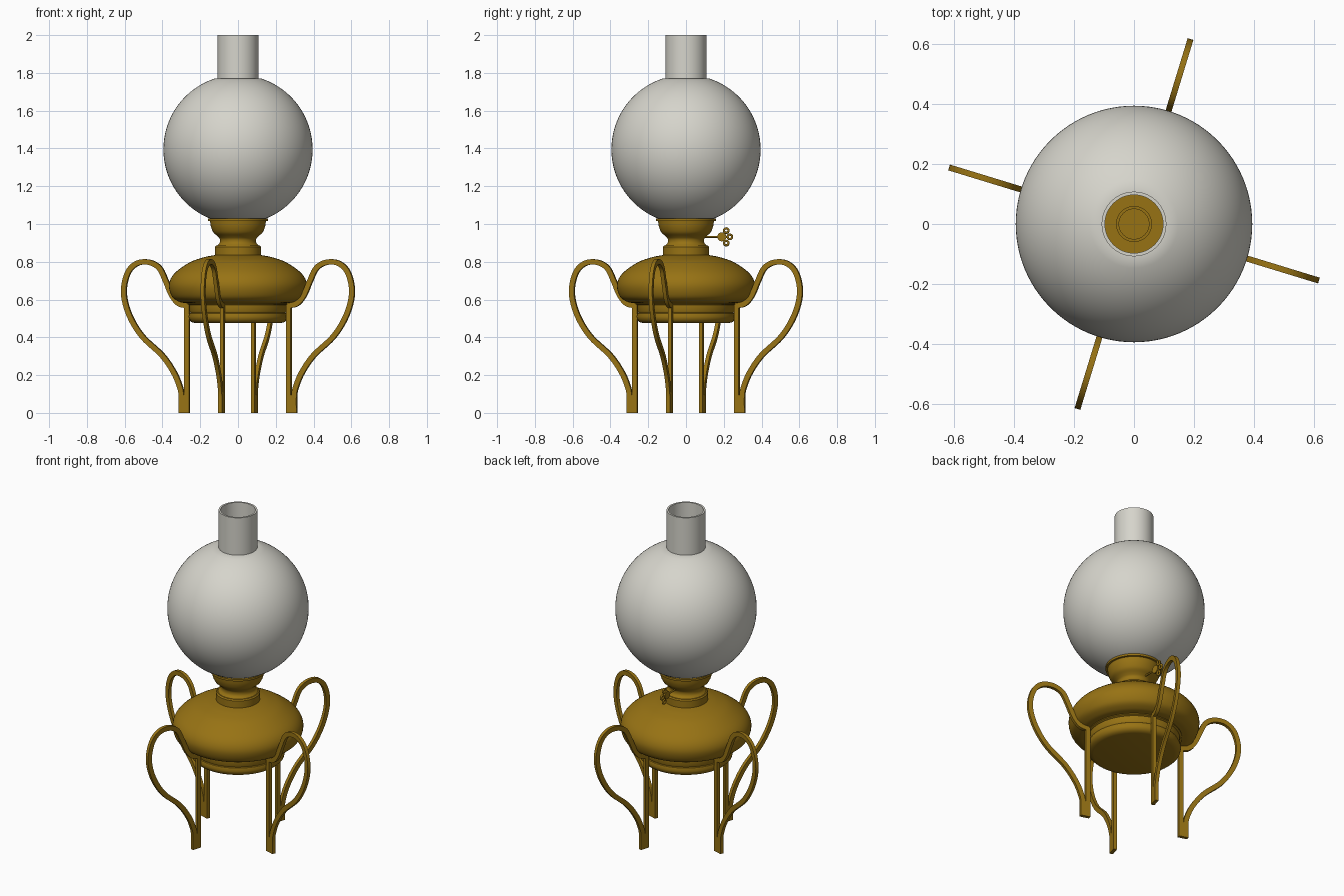
import bpy, bmesh, math
from mathutils import Vector, Matrix

if "Cube" in bpy.data.objects:
    bpy.data.objects.remove(bpy.data.objects["Cube"], do_unlink=True)


def material(name, rgb):
    m = bpy.data.materials.new(name)
    m.use_nodes = True
    m.diffuse_color = (*rgb, 1)
    m.node_tree.nodes["Principled BSDF"].inputs["Base Color"].default_value = (*rgb, 1)
    return m


BRASS = material("aged brass", (0.31, 0.17, 0.007))
GLASS = material("milk glass", (0.67, 0.66, 0.60))


def finish(name, bm, mat, angle=35):
    bmesh.ops.recalc_face_normals(bm, faces=bm.faces)
    mesh = bpy.data.meshes.new(name)
    bm.to_mesh(mesh)
    bm.free()
    mesh.materials.append(mat)
    ob = bpy.data.objects.new(name, mesh)
    bpy.context.collection.objects.link(ob)
    bpy.ops.object.select_all(action='DESELECT')
    ob.select_set(True)
    bpy.context.view_layer.objects.active = ob
    bpy.ops.object.shade_smooth_by_angle(angle=math.radians(angle))
    return ob


def smooth_path(pts, n=6):
    """Catmull-Rom samples through 2D points."""
    p = [Vector(q) for q in pts]
    p = [2 * p[0] - p[1]] + p + [2 * p[-1] - p[-2]]
    out = []
    for a, b, c, d in zip(p, p[1:], p[2:], p[3:]):
        for i in range(n):
            t = i / n
            out.append(0.5 * (2 * b + (c - a) * t + (2 * a - 5 * b + 4 * c - d) * t * t
                              + (3 * b - a - 3 * c + d) * t ** 3))
    return out + [p[-2]]


def lathe(name, profile, mat, closed=False, steps=72):
    bm = bmesh.new()
    vs = [bm.verts.new((r, 0, z)) for r, z in profile]
    edges = [bm.edges.new(e) for e in zip(vs, vs[1:])]
    if closed:
        edges.append(bm.edges.new((vs[-1], vs[0])))
    bmesh.ops.spin(bm, geom=vs + edges, cent=(0, 0, 0), axis=(0, 0, 1),
                   angle=2 * math.pi, steps=steps)
    bmesh.ops.remove_doubles(bm, verts=bm.verts, dist=1e-5)
    return finish(name, bm, mat)


# Base pan and bands under the reservoir
lathe("base_pan", [(0, .475), (.225, .475), (.245, .48), (.258, .493), (.262, .51),
                   (.257, .527), (.245, .535), (0, .535)], BRASS)
lathe("base_band", [(0, .53), (.252, .53), (.257, .54), (.257, .57), (.268, .575),
                    (.268, .585), (0, .585)], BRASS)

# Flattened oil reservoir
belly = smooth_path([(.27, .58), (.31, .588), (.35, .617), (.365, .68), (.335, .74),
                     (.255, .797), (.18, .824), (.12, .836)])
lathe("reservoir", [(0, .58)] + belly + [(0, .836)], BRASS)

# Collar, then waisted burner cup with an open gallery
lathe("collar", [(0, .83), (.123, .83), (.123, .878), (.117, .885), (0, .885)], BRASS)
cup = smooth_path([(.112, .884), (.097, .9), (.096, .92), (.108, .935), (.13, .955),
                   (.143, .985), (.148, 1.015)], 4)
lathe("burner_cup", [(0, .884)] + cup + [(.159, 1.016), (.159, 1.028), (.138, 1.028),
                                        (.134, .985), (0, .985)], BRASS)
lathe("wick_tube", [(0, .98), (.06, .98), (.06, 1.02), (.05, 1.02), (.05, 1.0),
                    (0, 1.0)], BRASS, steps=40)

# Ring of small gallery teeth holding the chimney
bm = bmesh.new()
for i in range(60):
    a = 2 * math.pi * i / 60
    place = Matrix.Rotation(a, 4, 'Z') @ Matrix.Translation((.119, 0, 1.005))
    bmesh.ops.create_cube(bm, size=1, matrix=place @ Matrix.Diagonal((.008, .007, .045, 1)))
finish("gallery_teeth", bm, BRASS)


# Globe shade, open at top and bottom
def arc(radius, count=40):
    lo, hi = math.asin(-.37 / radius), math.asin(.375 / radius)
    return [(radius * math.cos(t), 1.395 + radius * math.sin(t))
            for t in (lo + (hi - lo) * i / count for i in range(count + 1))]


lathe("globe_shade", arc(.395) + arc(.389)[::-1], GLASS, closed=True, steps=96)

# Straight glass chimney
lathe("chimney", [(.108, .985), (.108, 2), (.097, 2), (.097, .985)], GLASS, closed=True)

# Wick key: stem, hub and three looped lobes
bm = bmesh.new()
bmesh.ops.create_cone(bm, cap_ends=True, segments=12, radius1=.005, radius2=.005, depth=.12,
                      matrix=Matrix.Translation((0, .125, .932)) @ Matrix.Rotation(math.pi / 2, 4, 'X'))
bmesh.ops.create_cone(bm, cap_ends=True, segments=20, radius1=.024, radius2=.024, depth=.014,
                      matrix=Matrix.Translation((0, .19, .932)) @ Matrix.Rotation(math.pi / 2, 4, 'Y'))
finish("wick_key", bm, BRASS)
for i, (y, z) in enumerate([(.213, .965), (.232, .932), (.213, .899)]):
    bpy.ops.mesh.primitive_torus_add(major_radius=.012, minor_radius=.006, major_segments=18,
                                     minor_segments=8, location=(0, y, z),
                                     rotation=(0, math.pi / 2, 0))
    ob = bpy.context.object
    ob.name = "wick_key_lobe_%d" % (i + 1)
    ob.data.materials.append(BRASS)
    bpy.ops.object.shade_smooth()


# Legs: flat strips swept in a radial plane
def strip(bm, path, width, thick=.02):
    rings = []
    for i, p in enumerate(path):
        d = (path[min(i + 1, len(path) - 1)] - path[max(i - 1, 0)]).normalized()
        n = Vector((-d.y, d.x)) * width / 2
        rings.append([bm.verts.new((q.x, y, q.y)) for q, y in
                      ((p + n, -thick / 2), (p + n, thick / 2),
                       (p - n, thick / 2), (p - n, -thick / 2))])
    for a, b in zip(rings, rings[1:]):
        for k in range(4):
            bm.faces.new((a[k], a[(k + 1) % 4], b[(k + 1) % 4], b[k]))
    bm.faces.new(rings[0])
    bm.faces.new(rings[-1])


LOOP = [(.275, .568), (.325, .578), (.365, .622), (.40, .70), (.435, .767), (.49, .797),
        (.555, .793), (.605, .75), (.63, .67), (.625, .59), (.59, .495), (.525, .40),
        (.42, .305), (.355, .215), (.322, .14), (.312, .09), (.312, 0)]
for i in range(4):
    bm = bmesh.new()
    strip(bm, smooth_path(LOOP), .028)
    strip(bm, [Vector((.282, 0)), Vector((.282, .575))], .026)
    strip(bm, [Vector((.298, 0)), Vector((.298, .095))], .045)
    bmesh.ops.rotate(bm, verts=bm.verts, cent=(0, 0, 0),
                     matrix=Matrix.Rotation(math.radians(-17 + 90 * i), 3, 'Z'))
    finish("leg_%d" % (i + 1), bm, BRASS)
